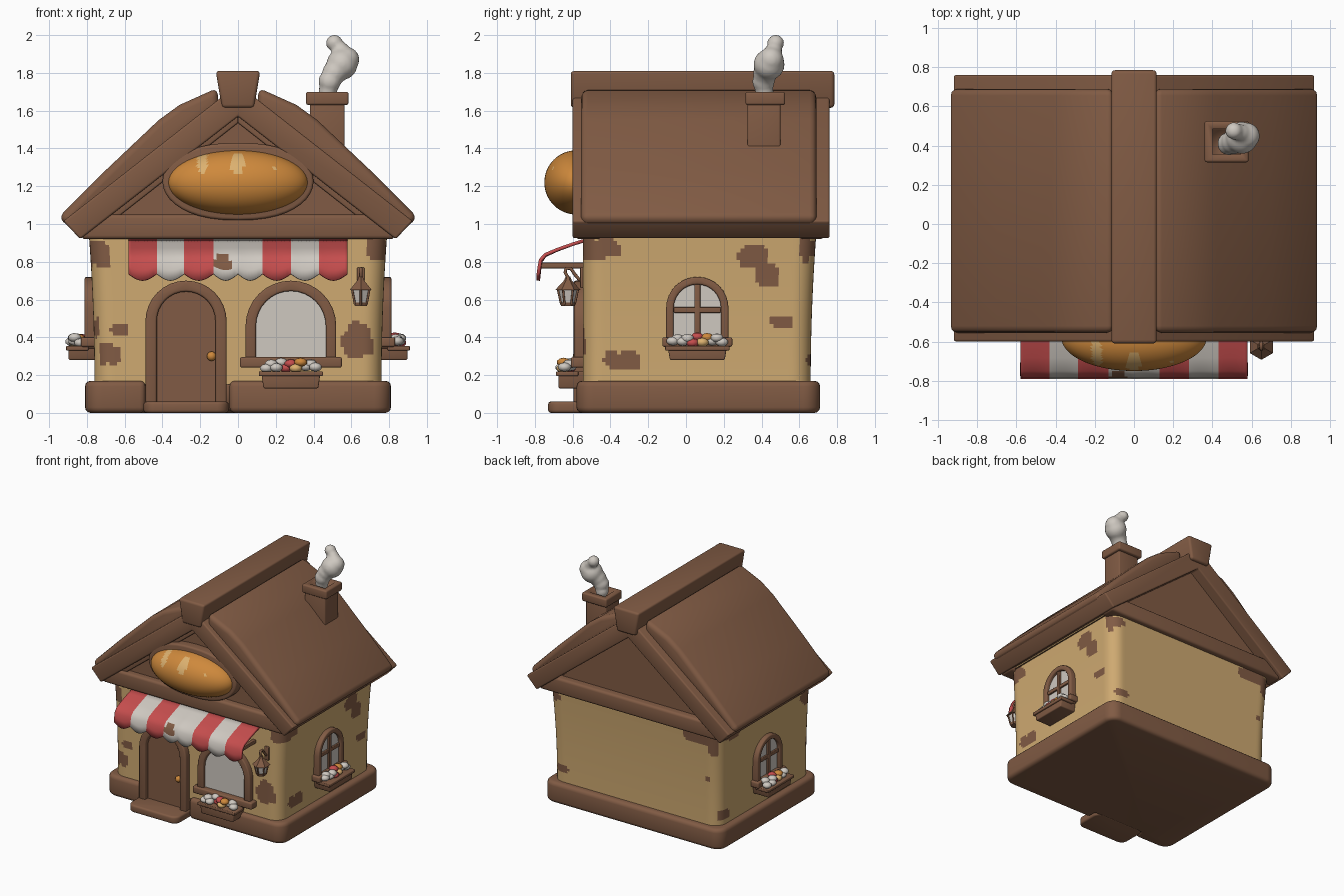
import bpy, bmesh, math, random
from mathutils import Matrix, Vector

if "Cube" in bpy.data.objects:
    bpy.data.objects.remove(bpy.data.objects["Cube"])

random.seed(4)
I = Matrix.Identity(4)


def material(name, col):
    m = bpy.data.materials.new(name)
    m.diffuse_color = (*col, 1)
    m.use_nodes = True
    m.node_tree.nodes["Principled BSDF"].inputs["Base Color"].default_value = m.diffuse_color
    return m


BROWN = material("warm brown", (0.22, 0.105, 0.058))
TAN = material("plaster tan", (0.62, 0.40, 0.165))
RED = material("awning red", (0.56, 0.075, 0.075))
WHITE = material("off white", (0.62, 0.58, 0.53))
CRUST = material("crust orange", (0.62, 0.25, 0.045))
SHINE = material("crust highlight", (0.72, 0.44, 0.16))


def finish(bm, name, mats, M=I, bev=0, angle=40):
    bmesh.ops.recalc_face_normals(bm, faces=bm.faces)
    if bev:
        edges = [e for e in bm.edges if len(e.link_faces) == 2 and e.calc_face_angle(0) > 0.5]
        bmesh.ops.bevel(bm, geom=edges, offset=bev, segments=3, profile=0.5,
                        affect='EDGES', clamp_overlap=True)
    bm.transform(M)
    me = bpy.data.meshes.new(name)
    bm.to_mesh(me)
    bm.free()
    for m in (mats if isinstance(mats, list) else [mats]):
        me.materials.append(m)
    ob = bpy.data.objects.new(name, me)
    bpy.context.collection.objects.link(ob)
    bpy.ops.object.select_all(action='DESELECT')
    ob.select_set(True)
    bpy.context.view_layer.objects.active = ob
    bpy.ops.object.shade_smooth_by_angle(angle=math.radians(angle))
    return ob


def prism(name, pts, a, b, mat, bev=0, M=I):
    """Outline in x, z pushed along y from a to b."""
    bm = bmesh.new()
    lo = [bm.verts.new((x, a, z)) for x, z in pts]
    hi = [bm.verts.new((x, b, z)) for x, z in pts]
    bm.faces.new(lo)
    bm.faces.new(hi)
    for i in range(len(pts)):
        j = (i + 1) % len(pts)
        bm.faces.new((lo[i], lo[j], hi[j], hi[i]))
    return finish(bm, name, mat, M, bev)


def slab(name, pts, z0, z1, mat, bev):
    """Outline in x, y pushed up from z0 to z1."""
    return prism(name, [(x, -y) for x, y in pts], z0, z1, mat, bev, Matrix.Rotation(math.pi / 2, 4, 'X'))


def box(name, x, y, z, mat, bev=0.01, M=I):
    return prism(name, [(x[0], z[0]), (x[1], z[0]), (x[1], z[1]), (x[0], z[1])], *y, mat, bev, M)


def round_rect(x0, x1, y0, y1, r, n=6, step=9):
    """Counter-clockwise outline from the front right corner; step divides the straight sides."""
    pts = []
    for k, (cx, cy) in enumerate([(x1 - r, y0 + r), (x1 - r, y1 - r), (x0 + r, y1 - r), (x0 + r, y0 + r)]):
        for i in range(n + 1):
            t = math.pi / 2 * (k - 1 + i / n)
            pts.append((cx + r * math.cos(t), cy + r * math.sin(t)))
    out = []
    for p, q in zip(pts, pts[1:] + pts[:1]):
        c = max(1, round(math.dist(p, q) / step))
        out += [(p[0] + (q[0] - p[0]) * i / c, p[1] + (q[1] - p[1]) * i / c) for i in range(c)]
    return out


def arch(w, z0, z1, n=16):
    top = [(w * math.cos(math.pi * i / n), z1 - w + w * math.sin(math.pi * i / n)) for i in range(n + 1)]
    return [(w, z0)] + top + [(-w, z0)]


def ball(name, c, r, mats, M=I, seg=16, rule=None):
    bm = bmesh.new()
    bmesh.ops.create_uvsphere(bm, u_segments=seg, v_segments=seg // 2, radius=1)
    bm.transform(Matrix.Translation(c) @ Matrix.Diagonal((*r, 1)))
    for f in bm.faces:
        f.material_index = rule(f.calc_center_median()) if rule else 0
    return finish(bm, name, mats, M, angle=80)


def cone(name, c, r0, r1, h, mat, seg=6):
    bm = bmesh.new()
    bmesh.ops.create_cone(bm, cap_ends=True, segments=seg, radius1=r0, radius2=r1, depth=h)
    return finish(bm, name, mat, Matrix.Translation(c))


def tube(name, pts, r, mat):
    cu = bpy.data.curves.new(name, 'CURVE')
    cu.dimensions, cu.bevel_depth, cu.bevel_resolution, cu.use_fill_caps = '3D', r, 2, True
    sp = cu.splines.new('POLY')
    sp.points.add(len(pts) - 1)
    for p, q in zip(sp.points, pts):
        p.co = (*q, 1)
    cu.materials.append(mat)
    ob = bpy.data.objects.new(name, cu)
    bpy.context.collection.objects.link(ob)


def inside(u, v, spots, p=2.6):
    return any(abs((u - a) / c) ** p + abs((v - b) / d) ** p < 1 + 0.25 * math.sin(50 * u + 31 * v)
               for a, b, c, d in spots)


# Plinth with a notch for the door, and the doorstep
base = round_rect(-0.81, 0.81, -0.58, 0.71, 0.09)
slab("plinth", base + [(-0.49, -0.58), (-0.49, -0.51), (-0.045, -0.51), (-0.045, -0.58)], 0, 0.17, BROWN, 0.03)
slab("doorstep", round_rect(-0.5, -0.05, -0.73, -0.48, 0.06), 0, 0.06, BROWN, 0.015)

# Plaster walls flaring towards the top, with bare patches
PATCHES = {
    "front": [(-.75, .84, .08, .08), (-.70, .31, .09, .055), (-.63, .44, .05, .035), (.635, .385, .08, .095),
              (.74, .87, .07, .06)],
    "right": [(-.46, .87, .11, .055), (.36, .83, .08, .06), (.43, .73, .065, .06), (.51, .48, .06, .035),
              (-.34, .275, .1, .05), (.65, .86, .05, .07)],
    "back": [(.73, .87, .07, .035), (.67, .28, .055, .03), (-.6, .88, .17, .05), (-.74, .82, .06, .07),
             (-.66, .55, .02, .02)],
    "left": [(.58, .25, .06, .04), (-.48, .85, .1, .07), (-.5, .45, .04, .05), (.5, .89, .1, .04)]}
bm = bmesh.new()
rings = []
for k in range(41):
    t = k / 40
    g = 0.03 * t * t
    loop = round_rect(-0.76, 0.76, -0.545, 0.66, 0.1, 8, 0.02)
    rings.append([bm.verts.new((x * (1 + g / 0.76), y + (g if y > 0 else 0) * y / 0.66, 0.15 + 0.8 * t))
                  for x, y in loop])
for a, b in zip(rings, rings[1:]):
    for i in range(len(a)):
        j = (i + 1) % len(a)
        f = bm.faces.new((a[i], a[j], b[j], b[i]))
        c, n = f.calc_center_median(), f.normal
        f.normal_update()
        n = f.normal
        if abs(n.y) > abs(n.x):
            side, u = ("front" if n.y < 0 else "back"), c.x
        else:
            side, u = ("right" if n.x > 0 else "left"), c.y
        f.material_index = int(inside(u, c.z, PATCHES[side]))
finish(bm, "walls", [TAN, BROWN])

# Gable, tie beams, roof boards, swelling roof covers and ridge
prism("gable", [(-0.8, 0.93), (0.8, 0.93), (0, 1.62)], -0.53, 0.67, BROWN)
box("front_beam", (-0.83, 0.83), (-0.585, -0.45), (0.92, 1.05), BROWN, 0.02)
box("back_beam", (-0.83, 0.83), (0.6, 0.73), (0.92, 1.05), BROWN, 0.02)
prism("roof_boards", [(0, 1.57), (-0.835, 0.92), (-0.925, 1.015), (0, 1.74), (0.925, 1.015), (0.835, 0.92)],
      -0.6, 0.76, BROWN, 0.012)
for s, side in ((-1, "left"), (1, "right")):
    cover = [(0.95, 1.035), (0.7, 1.285), (0.42, 1.55), (0.31, 1.63), (0.11, 1.72), (0.1, 1.6), (0.9, 0.985)]
    prism("roof_cover_" + side, [(s * x, z) for x, z in cover], -0.555, 0.69, BROWN, 0.035)
    # Small inner rake trim under each slope
    prism("rake_trim_" + side, [(0, 1.6), (0, 1.535), (s * 0.76, 0.94), (s * 0.82, 0.94)], -0.56, -0.5, BROWN, 0.008)
prism("ridge", [(-0.085, 1.615), (0.085, 1.615), (0.118, 1.81), (-0.118, 1.81)], -0.61, 0.785, BROWN, 0.018)

# Chimney with a hollow cap
box("chimney", (0.38, 0.565), (0.325, 0.5), (1.3, 1.65), BROWN, 0.01)
cap = box("chimney_cap", (0.36, 0.585), (0.315, 0.525), (1.63, 1.7), BROWN, 0.012)
bm = bmesh.new()
bm.from_mesh(cap.data)
top = [max(bm.faces, key=lambda f: f.calc_center_median().z)]
bmesh.ops.inset_region(bm, faces=top, thickness=0.04)
bmesh.ops.inset_region(bm, faces=top, thickness=0.003, depth=-0.05)
bm.to_mesh(cap.data)
bm.free()

# Smoke puffs fused into one plume
bm = bmesh.new()
for x, y, z, r in [(.475, .415, 1.70, .05), (.485, .41, 1.755, .06), (.51, .42, 1.80, .065), (.55, .44, 1.845, .083),
                   (.575, .45, 1.87, .068), (.545, .465, 1.92, .045), (.51, .475, 1.958, .045)]:
    bmesh.ops.create_icosphere(bm, subdivisions=3, radius=r, matrix=Matrix.Translation((x, y, z)))
smoke = finish(bm, "smoke", WHITE, angle=80)
rm = smoke.modifiers.new("fuse", 'REMESH')
rm.mode, rm.voxel_size, rm.use_smooth_shade = 'VOXEL', 0.012, True
sm = smoke.modifiers.new("soften", 'SMOOTH')
sm.iterations = 4

# Bread sign on its plaque
oval = [(0.4 * math.copysign(abs(math.cos(t)) ** 0.85, math.cos(t)), 1.225 + 0.205 * math.sin(t))
        for t in [math.tau * i / 40 for i in range(40)]]
prism("sign_plaque", oval, -0.6, -0.5, BROWN, 0.015)
ball("bread", (0, -0.58, 1.22), (0.37, 0.17, 0.17), [CRUST, SHINE], seg=96,
     rule=lambda c: int(c.y < -0.6 and inside(c.x, c.z, [(-.19, 1.32, .028, .06), (0, 1.325, .036, .055),
                                                         (.19, 1.295, .014, .012)])))

# Striped awning with scalloped hem
path = [(-0.53, 0.915), (-0.6, 0.893), (-0.68, 0.865), (-0.745, 0.838), (-0.77, 0.81), (-0.776, 0.775), (-0.782, 0.735)]
stops = [-0.58, -0.43, -0.285, -0.13, 0.13, 0.28, 0.43, 0.58]
bm = bmesh.new()
prev = None
for k in range(7):
    n = 16 if k == 3 else 10
    for i in range(n + 1):
        if i == 0 and k:
            continue
        x = stops[k] + (stops[k + 1] - stops[k]) * i / n
        dip = 0.035 * math.sin(math.pi * ((i / n * (2 if k == 3 else 1)) % 1))
        col = [bm.verts.new((x, y, z - dip * (j / 6) ** 3)) for j, (y, z) in enumerate(path)]
        if prev:
            for j in range(6):
                f = bm.faces.new((prev[j], prev[j + 1], col[j + 1], col[j]))
                c = f.calc_center_median()
                f.material_index = 2 if inside(c.x, c.z, [(-.08, .80, .06, .025)]) else k % 2
        prev = col
awning = finish(bm, "awning", [RED, WHITE, BROWN], angle=60)
so = awning.modifiers.new("thickness", 'SOLIDIFY')
so.thickness, so.offset = 0.018, 0
for x in (-0.53, 0.53):
    box("awning_bracket", (x - 0.015, x + 0.015), (-0.77, -0.5), (0.765, 0.795), BROWN, 0.005)

# Arched door
D = Matrix.Translation((-0.275, 0, 0))
prism("door_frame", arch(0.215, 0.05, 0.7) + arch(0.155, 0.05, 0.642)[::-1], -0.595, -0.5, BROWN, 0.012, D)
prism("door", arch(0.165, 0.05, 0.65), -0.56, -0.5, BROWN, 0, D)
ball("door_knob", (-0.14, -0.575, 0.3), (0.025, 0.025, 0.025), CRUST)


def window(name, M, w, t, z0, z1, sill, tray, bars):
    """Arched window facing local -y, with sill, planter and flowers."""
    prism(name + "_frame", arch(w, z0, z1) + arch(w - t, z0, z1 - t)[::-1], -0.04, 0.05, BROWN, 0.01, M)
    prism(name + "_glass", arch(w - t + 0.01, z0, z1 - t + 0.01), -0.014, 0.02, WHITE, 0, M)
    if bars:
        box(name + "_upright", (-0.016, 0.016), (-0.03, 0.02), (z0, z1 - t), BROWN, 0.005, M)
        box(name + "_crossbar", (-w + t, w - t), (-0.028, 0.02), (0.53, 0.56), BROWN, 0.005, M)
    sw, s0, s1 = sill
    box(name + "_sill", (-sw, sw), (-0.06, 0.03), (s0, s1), BROWN, 0.01, M)
    b0, b1 = tray
    prism(name + "_planter", [(-0.145, b0), (0.145, b0), (0.158, b1), (-0.158, b1)], -0.125, 0.03, BROWN, 0.008, M)
    box(name + "_planter_rim", (-0.17, 0.17), (-0.138, -0.02), (b1 - 0.025, b1), BROWN, 0.006, M)
    for i in range(11):
        u = -0.13 + 0.026 * i
        v = -0.085 + random.uniform(-0.025, 0.03)
        m = RED if i in (4, 5) else CRUST if i in (7,) else SHINE if i == 6 else WHITE
        ball(name + "_flower", (u, v, b1 + 0.015 + 0.022 * (i % 2) + random.uniform(0, 0.012)),
             (0.036, 0.036, 0.024), m, M, 10)


window("front_window", Matrix.Translation((0.28, -0.55, 0)), 0.24, 0.055, 0.28, 0.7, (0.27, 0.24, 0.295),
       (0.13, 0.22), False)
for s, side in ((1, "right"), (-1, "left")):
    window(side + "_window", Matrix.Translation((s * 0.772, 0.06, 0)) @ Matrix.Rotation(s * math.pi / 2, 4, 'Z'),
           0.165, 0.04, 0.34, 0.72, (0.185, 0.35, 0.4), (0.28, 0.355), True)

# Hanging lantern on a curled arm
LX, LY = 0.65, -0.625
cone("lantern_glass", (LX, LY, 0.612), 0.034, 0.05, 0.075, WHITE)
cone("lantern_foot", (LX, LY, 0.575), 0.036, 0.042, 0.02, BROWN)
cone("lantern_roof", (LX, LY, 0.675), 0.068, 0.022, 0.05, BROWN)
cone("lantern_finial", (LX, LY, 0.71), 0.022, 0.012, 0.025, BROWN)
for i in range(6):
    c, s = math.cos(math.tau * i / 6 + math.pi / 2), math.sin(math.tau * i / 6 + math.pi / 2)
    tube("lantern_rib", [(LX + 0.036 * c, LY + 0.036 * s, 0.575), (LX + 0.053 * c, LY + 0.053 * s, 0.655)], 0.006, BROWN)
tube("lantern_arm", [(LX, -0.53, 0.7), (LX, -0.565, 0.705), (LX, -0.59, 0.735), (LX, -0.61, 0.765),
                     (LX, -0.635, 0.765), (LX, -0.64, 0.745), (LX, LY, 0.715)], 0.009, BROWN)
box("lantern_mount", (LX - 0.02, LX + 0.02), (-0.56, -0.53), (0.66, 0.77), BROWN, 0.006)
